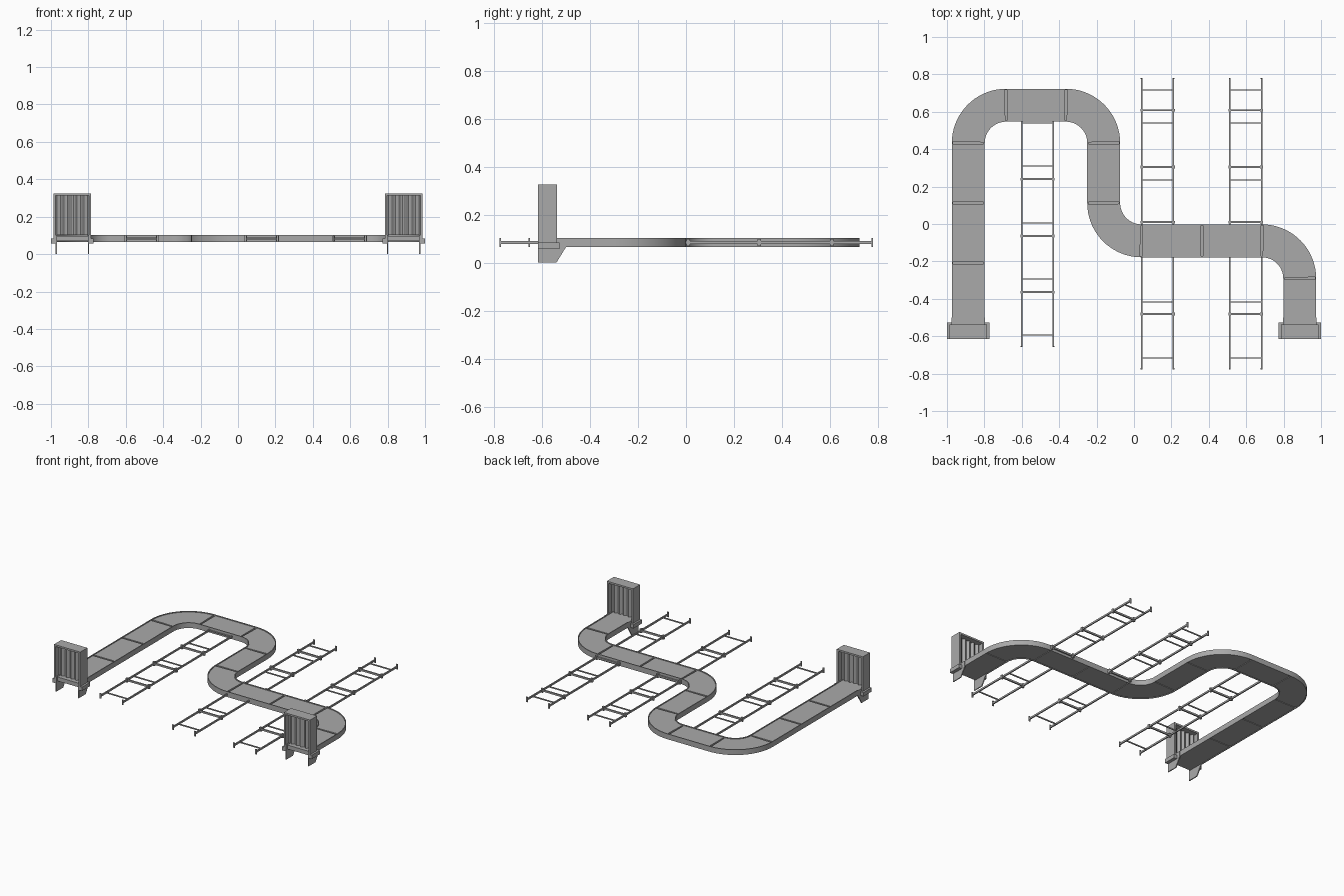
import bpy, bmesh, math
from mathutils import Vector

if "Cube" in bpy.data.objects:
    bpy.data.objects.remove(bpy.data.objects["Cube"])

grey = bpy.data.materials.new("machine grey")
grey.diffuse_color = (0.4, 0.4, 0.4, 1)
grey.use_nodes = True
grey.node_tree.nodes["Principled BSDF"].inputs["Base Color"].default_value = grey.diffuse_color


def finish(name, bm):
    bmesh.ops.recalc_face_normals(bm, faces=bm.faces)
    me = bpy.data.meshes.new(name)
    bm.to_mesh(me)
    bm.free()
    for p in me.polygons:
        p.use_smooth = True
    me.set_sharp_from_angle(angle=math.radians(30))
    me.materials.append(grey)
    ob = bpy.data.objects.new(name, me)
    bpy.context.collection.objects.link(ob)
    return ob


def box(bm, x0, x1, y0, y1, z0, z1):
    vs = bmesh.ops.create_cube(bm, size=1)["verts"]
    for v in vs:
        v.co = ((x0 + x1) / 2 + v.co.x * (x1 - x0),
                (y0 + y1) / 2 + v.co.y * (y1 - y0),
                (z0 + z1) / 2 + v.co.z * (z1 - z0))


def sweep(bm, path, profile):
    """Sweep a closed (side, z) profile along (point, tangent) samples, with caps."""
    rings = []
    for p, t in path:
        n = Vector((-t.y, t.x))
        rings.append([bm.verts.new((p.x + n.x * s, p.y + n.y * s, z)) for s, z in profile])
    k = len(profile)
    for a, b in zip(rings, rings[1:]):
        for i in range(k):
            j = (i + 1) % k
            bm.faces.new((a[i], a[j], b[j], b[i]))
    bm.faces.new(rings[0])
    bm.faces.new(rings[-1])


def line(a, b, gap0=0.0, gap1=0.0):
    a, b = Vector(a), Vector(b)
    t = (b - a).normalized()
    return [(a + t * gap0, t), (b - t * gap1, t)]


R = 0.202       # centre-line radius of the bends


def arc(c, a0, a1, gap=0.0, n=18):
    g = math.copysign(gap / R, a1 - a0)
    a0, a1 = math.radians(a0) + g, math.radians(a1) - g
    s = 1 if a1 > a0 else -1
    out = []
    for i in range(n + 1):
        a = a0 + (a1 - a0) * i / n
        d = Vector((math.cos(a), math.sin(a)))
        out.append((Vector(c) + d * R, Vector((-d.y, d.x)) * s))
    return out


# Conveyor sections along the winding route
XL, XM, XR, YT, YM = -0.886, -0.162, 0.886, 0.635, -0.09
lines = [((XL, -0.61), (XL, -0.208)), ((XL, -0.208), (XL, 0.112)), ((XL, 0.112), (XL, 0.433)),
         ((-0.684, YT), (-0.364, YT)), ((XM, 0.433), (XM, 0.112)),
         ((0.04, YM), (0.364, YM)), ((0.364, YM), (0.684, YM)), ((XR, -0.292), (XR, -0.61))]
arcs = [((-0.684, 0.433), 180, 90), ((-0.364, 0.433), 90, 0),
        ((0.04, 0.112), 180, 270), ((0.684, -0.292), 90, 0)]

belt_profile = [(-0.083, 0.070), (0.083, 0.070), (0.083, 0.098), (-0.083, 0.098)]


def rail_profile(s):
    return [(s * 0.088, 0.066), (s * 0.088, 0.103), (s * 0.082, 0.103), (s * 0.082, 0.066)]


belt, rails, rollers = bmesh.new(), bmesh.new(), bmesh.new()
G = 0.006
for a, b in lines:
    sweep(belt, line(a, b, G, G), belt_profile)
    g0 = 0.105 if a[1] < -0.6 else 0
    g1 = 0.105 if b[1] < -0.6 else 0
    for s in (-1, 1):
        sweep(rails, line(a, b, g0, g1), rail_profile(s))
    # low cross bar filling the joint at each section end
    for p in (a, b):
        if p[1] > -0.6:
            d = (Vector(b) - Vector(a)).normalized()
            hx, hy = (0.008, 0.083) if abs(d.x) > 0.5 else (0.083, 0.008)
            box(rollers, p[0] - hx, p[0] + hx, p[1] - hy, p[1] + hy, 0.074, 0.088)
for c, a0, a1 in arcs:
    sweep(belt, arc(c, a0, a1, G), belt_profile)
    for s in (-1, 1):
        sweep(rails, arc(c, a0, a1), rail_profile(s))
finish("conveyor_belt", belt)
finish("conveyor_side_rails", rails)
finish("joint_rollers", rollers)

# Curtain gates with support plates at both ends of the conveyor
Y0, Y1 = -0.616, -0.538
for name, x in (("left", XL), ("right", XR)):
    hood = bmesh.new()
    for s in (-1, 1):
        xs = sorted((x + s * 0.101, x + s * 0.089))
        box(hood, *xs, Y0, Y1, 0.083, 0.325)
    box(hood, x - 0.089, x + 0.089, Y0, Y1, 0.313, 0.325)
    finish(name + "_gate_hood", hood)

    # fluted strip curtain
    curtain = bmesh.new()
    n, front, back = 48, [], []
    for i in range(n + 1):
        cx = x - 0.089 + 0.178 * i / n
        cy = -0.577 + 0.006 * math.sin(i / n * 5 * 2 * math.pi)
        front.append((cx, cy - 0.002))
        back.append((cx, cy + 0.002))
    lo = [curtain.verts.new((px, py, 0.102)) for px, py in front + back[::-1]]
    hi = [curtain.verts.new((px, py, 0.314)) for px, py in front + back[::-1]]
    m = len(lo)
    for i in range(m):
        j = (i + 1) % m
        curtain.faces.new((lo[i], lo[j], hi[j], hi[i]))
    for i in range(n):
        for r in (lo, hi):
            curtain.faces.new((r[i], r[i + 1], r[m - 2 - i], r[m - 1 - i]))
    finish(name + "_strip_curtain", curtain)

    # wedge-shaped leg plates and the ledges beside them
    legs, ledges = bmesh.new(), bmesh.new()
    side = [(Y0, 0), (-0.54, 0), (-0.50, 0.065), (-0.50, 0.102), (Y0, 0.102)]
    for s in (-1, 1):
        f = legs.faces.new([legs.verts.new((x + s * 0.083, y, z)) for y, z in side])
        ext = bmesh.ops.extrude_face_region(legs, geom=[f])["geom"]
        for v in ext:
            if isinstance(v, bmesh.types.BMVert):
                v.co.x += s * 0.007
        box(ledges, *sorted((x + s * 0.088, x + s * 0.114)), Y0, -0.527, 0.057, 0.084)
    finish(name + "_leg_plates", legs)
    finish(name + "_gate_ledges", ledges)

# Ladder-like frames: (name, centre x, y start, y end, thick bars, thin bars)
frames = [
    ("left_ladder", -0.516, -0.657, 0.548, (0.24, -0.064, -0.364), (0.54, 0.31, 0.005, -0.294, -0.594)),
]
for name, x in (("middle_ladder", 0.126), ("right_ladder", 0.597)):
    frames.append((name + "_back", x, -0.002, 0.78, (0.01, 0.305, 0.608), (0.235, 0.54, 0.717)))
    frames.append((name + "_front", x, -0.777, -0.178, (-0.481,), (-0.417, -0.717)))

W, Z = 0.085, 0.084
for name, x, y0, y1, thick, thin in frames:
    bm = bmesh.new()
    for s in (-1, 1):
        c = x + s * W
        box(bm, c - 0.004, c + 0.004, y0, y1, Z - 0.006, Z + 0.006)
        # end posts and joint brackets
        for y in (y0 + 0.003, y1 - 0.003):
            if abs(y) > 0.6:
                box(bm, c - 0.005, c + 0.005, y - 0.003, y + 0.003, 0.066, 0.102)
        for y in thick:
            box(bm, c - 0.007, c + 0.007, y - 0.007, y + 0.007, Z - 0.014, Z + 0.014)
    for y in thick:
        box(bm, x - W, x + W, y - 0.005, y + 0.005, Z - 0.006, Z + 0.006)
    for y in thin:
        box(bm, x - W, x + W, y - 0.003, y + 0.003, Z - 0.004, Z + 0.004)
    finish(name, bm)
